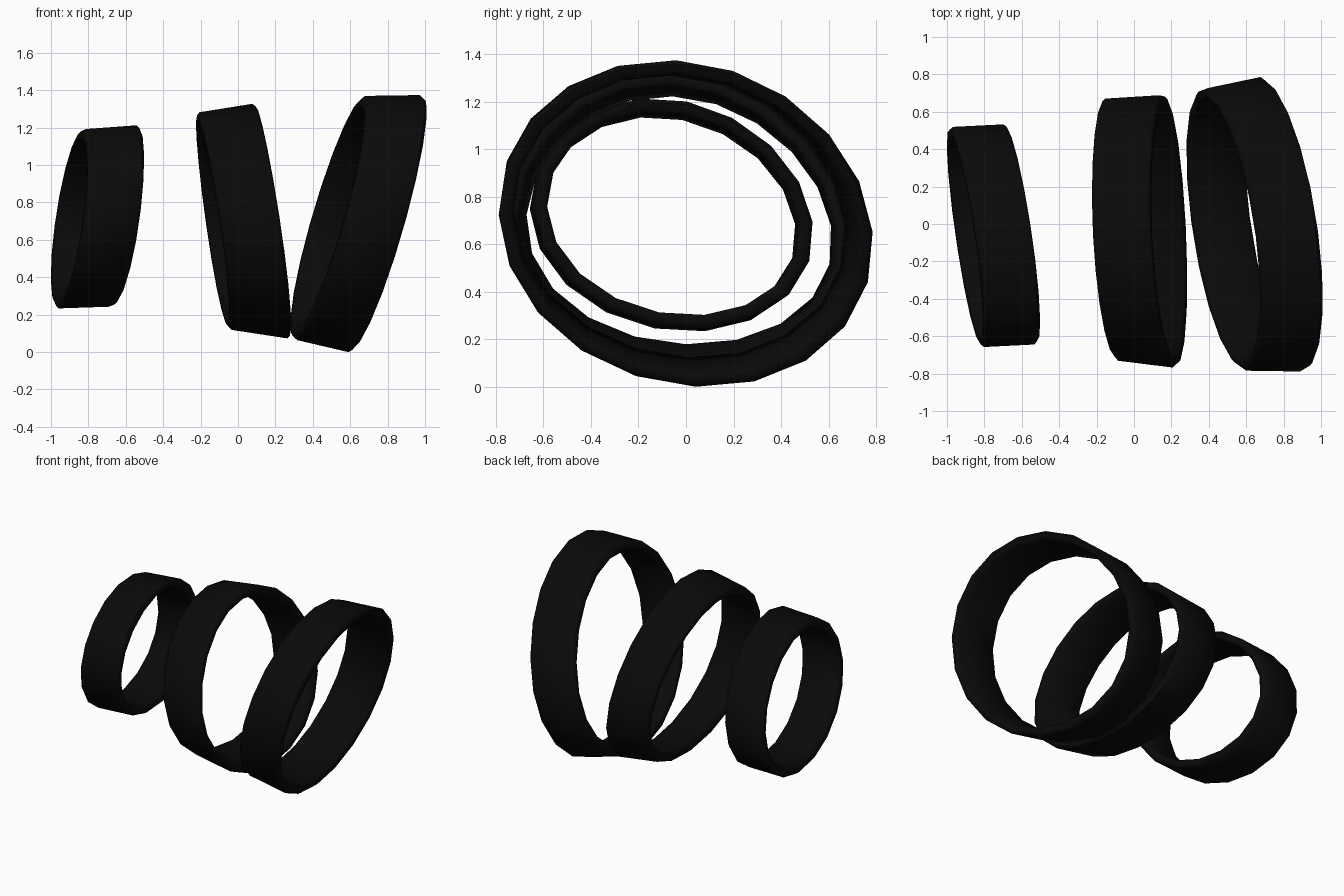
import bpy
import bmesh
import math

cube = bpy.data.objects.get("Cube")
if cube:
    bpy.data.objects.remove(cube, do_unlink=True)

# Single black material
black = bpy.data.materials.new("black")
black.use_nodes = True
colour = (0.003, 0.003, 0.003, 1)
black.diffuse_color = colour
black.node_tree.nodes["Principled BSDF"].inputs["Base Color"].default_value = colour

WALL = 0.06
SOFT = 0.015


def lerp(a, b, f):
    return a + (b - a) * f


def band(name, sides, x, half, lean_z, lean_y, skew, egg, left, right):
    """Leaning egg-shaped band; left and right rims are (cy, cz, ry, rz)."""
    skew = math.radians(skew)
    edge = half - SOFT
    # Wall section: position along the axis, depth below the outer surface
    section = [(-edge, 0), (edge, 0), (half, SOFT), (half, WALL - SOFT),
               (edge, WALL), (-edge, WALL), (-half, WALL - SOFT), (-half, SOFT)]
    bm = bmesh.new()
    rings = []
    for i in range(sides):
        t = math.tau * i / sides
        ring = []
        for u, depth in section:
            f = (u + half) / (2 * half)
            cy, cz, ry, rz = [lerp(a, b, f) for a, b in zip(left, right)]
            dy = (ry - depth) * math.cos(t + skew) * (1 - egg * math.sin(t))
            dz = (rz - depth) * math.sin(t - skew)
            ring.append(bm.verts.new((x + u + lean_z * dz + lean_y * dy, cy + dy, cz + dz)))
        rings.append(ring)
    n = len(section)
    for i in range(sides):
        a, b = rings[i], rings[(i + 1) % sides]
        for j in range(n):
            k = (j + 1) % n
            bm.faces.new((a[j], a[k], b[k], b[j]))
    bmesh.ops.recalc_face_normals(bm, faces=bm.faces)
    mesh = bpy.data.meshes.new(name)
    bm.to_mesh(mesh)
    bm.free()
    mesh.materials.append(black)
    obj = bpy.data.objects.new(name, mesh)
    bpy.context.collection.objects.link(obj)
    bpy.ops.object.select_all(action="DESELECT")
    obj.select_set(True)
    bpy.context.view_layer.objects.active = obj
    bpy.ops.object.shade_smooth_by_angle(angle=math.radians(50))


# Three bands, growing towards +x
band("small_band", 18, -0.75, 0.15, 0.115, -0.133, 4, 0.04,
     (-0.07, 0.712, 0.59, 0.482), (-0.055, 0.728, 0.59, 0.488))
band("middle_band", 20, 0.025, 0.16, -0.152, -0.056, 2.5, 0.09,
     (-0.03, 0.70, 0.70, 0.58), (-0.04, 0.70, 0.73, 0.63))
band("large_band", 20, 0.64, 0.157, 0.27, -0.122, 3, 0.025,
     (-0.03, 0.718, 0.755, 0.652), (0.0, 0.685, 0.79, 0.69))
